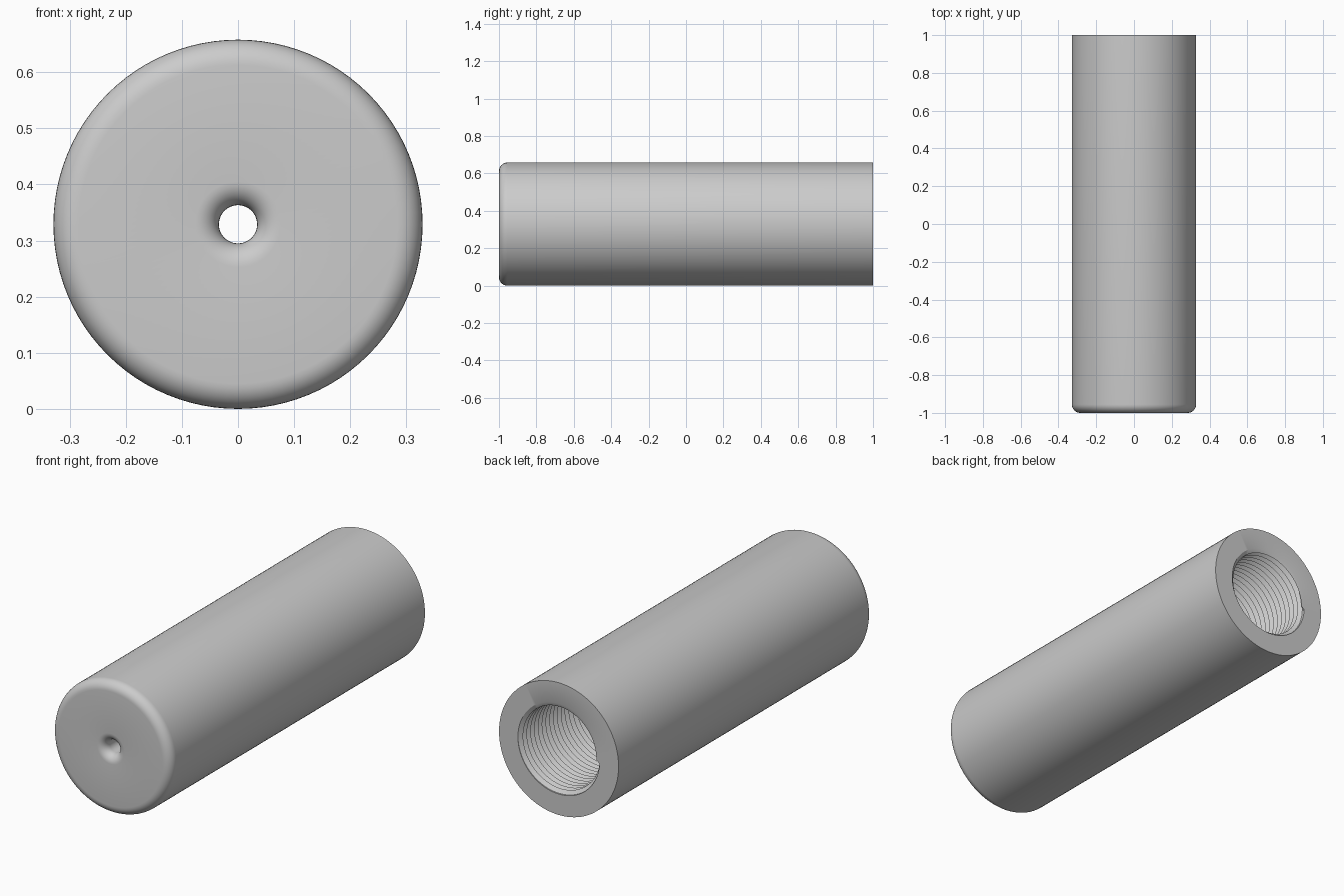
import bpy
import bmesh
from math import sin, cos, pi, radians

cube = bpy.data.objects.get("Cube")
if cube:
    bpy.data.objects.remove(cube)

SEGMENTS = 96
RADIUS = 0.329
BORE = 0.225       # thread root radius
CREST = 0.207      # thread crest radius
FLOOR = -0.8       # inner end of the bore
HOLE = 0.034
PITCH = 0.03


def arc(r, y, size, start, end, steps=8):
    """Points of a fillet, as (radius, y)."""
    angles = [start + (end - start) * i / steps for i in range(steps + 1)]
    return [(r + size * cos(a), y + size * sin(a)) for a in angles]


def add_strip(bm, rows):
    """Bridge consecutive rows of points with quads."""
    rows = [[bm.verts.new(p) for p in row] for row in rows]
    for a, b in zip(rows, rows[1:]):
        for i in range(SEGMENTS):
            bm.faces.new((a[i], a[i + 1], b[i + 1], b[i]))


def around(r, y, i):
    t = 2 * pi * (i % SEGMENTS) / SEGMENTS
    return (r * cos(t), y, RADIUS + r * sin(t))


bm = bmesh.new()

# Outer shell, rounded front edge, flared front hole and bore floor
edge, lip = 0.045, 0.042
profile = [(BORE, 1), (RADIUS, 1)]
profile += arc(RADIUS - edge, -1 + edge, edge, 0, -pi / 2)
profile += arc(HOLE + lip, -1 + lip, lip, -pi / 2, -pi)
profile += [(HOLE, FLOOR), (BORE, FLOOR)]
add_strip(bm, [[around(r, y, i) for i in range(SEGMENTS + 1)] for r, y in profile])

# Helical thread, run out flush at both ends of the bore
thread = []
for k in range(-3, int((1 - FLOOR) / PITCH) * 2 + 4):
    row = []
    for i in range(SEGMENTS + 1):
        y = FLOOR + PITCH * (k / 2 + i / SEGMENTS)
        r = CREST if k % 2 else BORE
        if y <= FLOOR or y >= 1:
            y, r = min(max(y, FLOOR), 1), BORE
        row.append(around(r, y, i))
    thread.append(row)
add_strip(bm, thread)

bmesh.ops.remove_doubles(bm, verts=bm.verts, dist=0.00005)
bmesh.ops.dissolve_degenerate(bm, edges=bm.edges, dist=0.00001)
bmesh.ops.recalc_face_normals(bm, faces=bm.faces)

mesh = bpy.data.meshes.new("threaded_sleeve")
bm.to_mesh(mesh)
bm.free()
sleeve = bpy.data.objects.new("threaded_sleeve", mesh)
bpy.context.collection.objects.link(sleeve)

# Plain grey finish
grey = bpy.data.materials.new("plain_grey")
grey.use_nodes = True
colour = (0.6, 0.6, 0.6, 1)
grey.diffuse_color = colour
grey.node_tree.nodes["Principled BSDF"].inputs["Base Color"].default_value = colour
mesh.materials.append(grey)

bpy.ops.object.select_all(action="DESELECT")
sleeve.select_set(True)
bpy.context.view_layer.objects.active = sleeve
bpy.ops.object.shade_smooth_by_angle(angle=radians(30))
